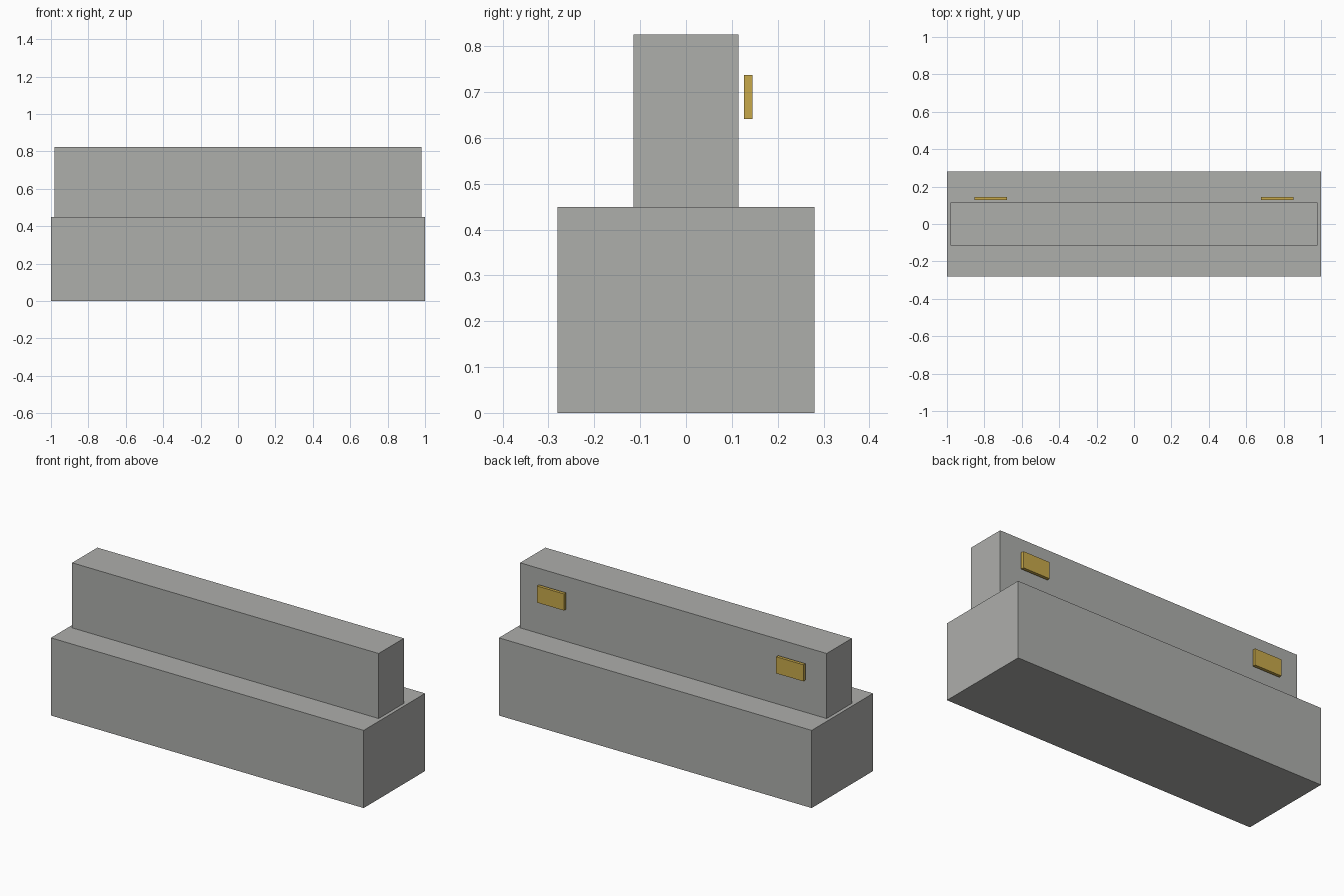
import bpy

cube = bpy.data.objects.get("Cube")
if cube:
    bpy.data.objects.remove(cube, do_unlink=True)


def make_material(name, rgb):
    mat = bpy.data.materials.new(name)
    mat.use_nodes = True
    color = (*rgb, 1.0)
    mat.diffuse_color = color
    mat.node_tree.nodes["Principled BSDF"].inputs["Base Color"].default_value = color
    return mat


def add_box(name, low, high, mat):
    """Axis-aligned box between two opposite corners."""
    center = [(a + b) / 2 for a, b in zip(low, high)]
    bpy.ops.mesh.primitive_cube_add(size=1, location=center)
    box = bpy.context.object
    box.name = name
    box.scale = [b - a for a, b in zip(low, high)]
    bpy.ops.object.transform_apply(location=False, rotation=False, scale=True)
    box.data.materials.append(mat)
    return box


stone = make_material("stone grey", (0.42, 0.425, 0.41))
brass = make_material("brass yellow", (0.58, 0.40, 0.07))

# Wide base and the narrower wall standing on it
add_box("base_block", (-1, -0.28, 0), (1, 0.28, 0.449), stone)
add_box("upper_wall", (-0.98, -0.115, 0.449), (0.98, 0.115, 0.825), stone)

# Pair of plates set just off the back of the wall
for side, x in (("left", 0.765), ("right", -0.765)):
    add_box(side + "_plate", (x - 0.087, 0.127, 0.641), (x + 0.087, 0.145, 0.737), brass)
